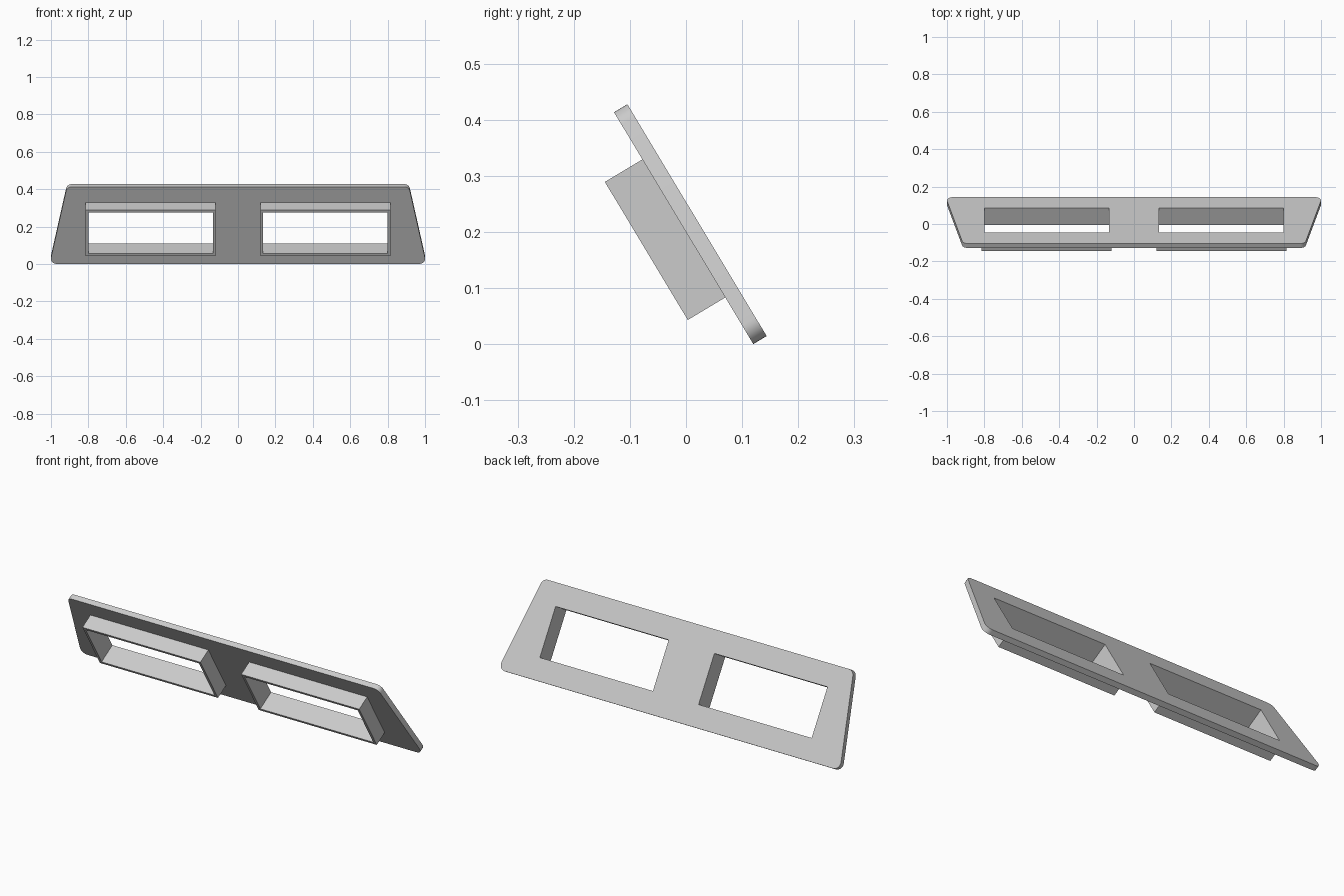
import bpy, bmesh, math
from mathutils import Matrix, Vector

cube = bpy.data.objects.get("Cube")
if cube:
    bpy.data.objects.remove(cube, do_unlink=True)

grey = bpy.data.materials.new("neutral_grey")
grey.use_nodes = True
GREY = (0.6, 0.6, 0.6, 1)
grey.diffuse_color = GREY
grey.node_tree.nodes["Principled BSDF"].inputs["Base Color"].default_value = GREY

# Panel plane leans forward; local x = width, y = up the panel, z = out of the front
LEAN = Matrix.Translation((0, 0.12, 0)) @ Matrix.Rotation(math.radians(121), 4, 'X')
OUTER_X, OUTER_Y = (0.12, 0.815), (0.097, 0.384)
WALL = 0.0145


def rect(xs, ys, inset=0.0, side=1):
    x0, x1 = xs[0] + inset, xs[1] - inset
    y0, y1 = ys[0] + inset, ys[1] - inset
    return [(side * x, y) for x, y in ((x0, y0), (x1, y0), (x1, y1), (x0, y1))]


def rounded(points, radius, steps=8):
    """Replace each corner of a convex counter-clockwise outline with an arc."""
    out = []
    for i, p in enumerate(points):
        p = Vector(p)
        a = (Vector(points[i - 1]) - p).normalized()
        b = (Vector(points[(i + 1) % len(points)]) - p).normalized()
        half = a.angle(b) / 2
        centre = p + (a + b).normalized() * radius / math.sin(half)
        start = p + a * radius / math.tan(half) - centre
        turn = math.pi - 2 * half
        for s in range(steps + 1):
            out.append(centre + Matrix.Rotation(turn * s / steps, 2) @ start)
    return out


def slab(name, outlines, z0, z1):
    """Extrude an outline with holes between two depths."""
    curve = bpy.data.curves.new(name + "_outline", 'CURVE')
    curve.dimensions = '2D'
    curve.fill_mode = 'BOTH'
    curve.extrude = (z1 - z0) / 2
    for outline in outlines:
        spline = curve.splines.new('POLY')
        spline.points.add(len(outline) - 1)
        for point, (x, y) in zip(spline.points, outline):
            point.co = (x, y, 0, 1)
        spline.use_cyclic_u = True
    temp = bpy.data.objects.new(name + "_temp", curve)
    mesh = bpy.data.meshes.new_from_object(temp)
    bpy.data.objects.remove(temp)
    bpy.data.curves.remove(curve)

    bm = bmesh.new()
    bm.from_mesh(mesh)
    bmesh.ops.remove_doubles(bm, verts=bm.verts, dist=0.0001)
    bmesh.ops.recalc_face_normals(bm, faces=bm.faces)
    bmesh.ops.transform(bm, verts=bm.verts,
                        matrix=LEAN @ Matrix.Translation((0, 0, (z0 + z1) / 2)))
    bm.to_mesh(mesh)
    bm.free()
    mesh.name = name
    mesh.materials.clear()
    mesh.materials.append(grey)
    obj = bpy.data.objects.new(name, mesh)
    bpy.context.collection.objects.link(obj)
    bpy.context.view_layer.objects.active = obj
    obj.select_set(True)
    bpy.ops.object.shade_smooth_by_angle(angle=math.radians(30))
    obj.select_set(False)
    return obj


# Tapered back plate with rounded corners and two openings
trapezoid = [(-1.007, 0), (1.007, 0), (0.914, 0.482), (-0.914, 0.482)]
openings = [rect(OUTER_X, OUTER_Y, WALL, side) for side in (1, -1)]
slab("panel_plate", [rounded(trapezoid, 0.033)] + openings, -0.0277, 0)

# Thin-walled rectangular collars standing out from the front
for side, label in ((1, "left"), (-1, "right")):
    slab(label + "_collar",
         [rect(OUTER_X, OUTER_Y, 0, side), rect(OUTER_X, OUTER_Y, WALL, side)],
         0, 0.078)
